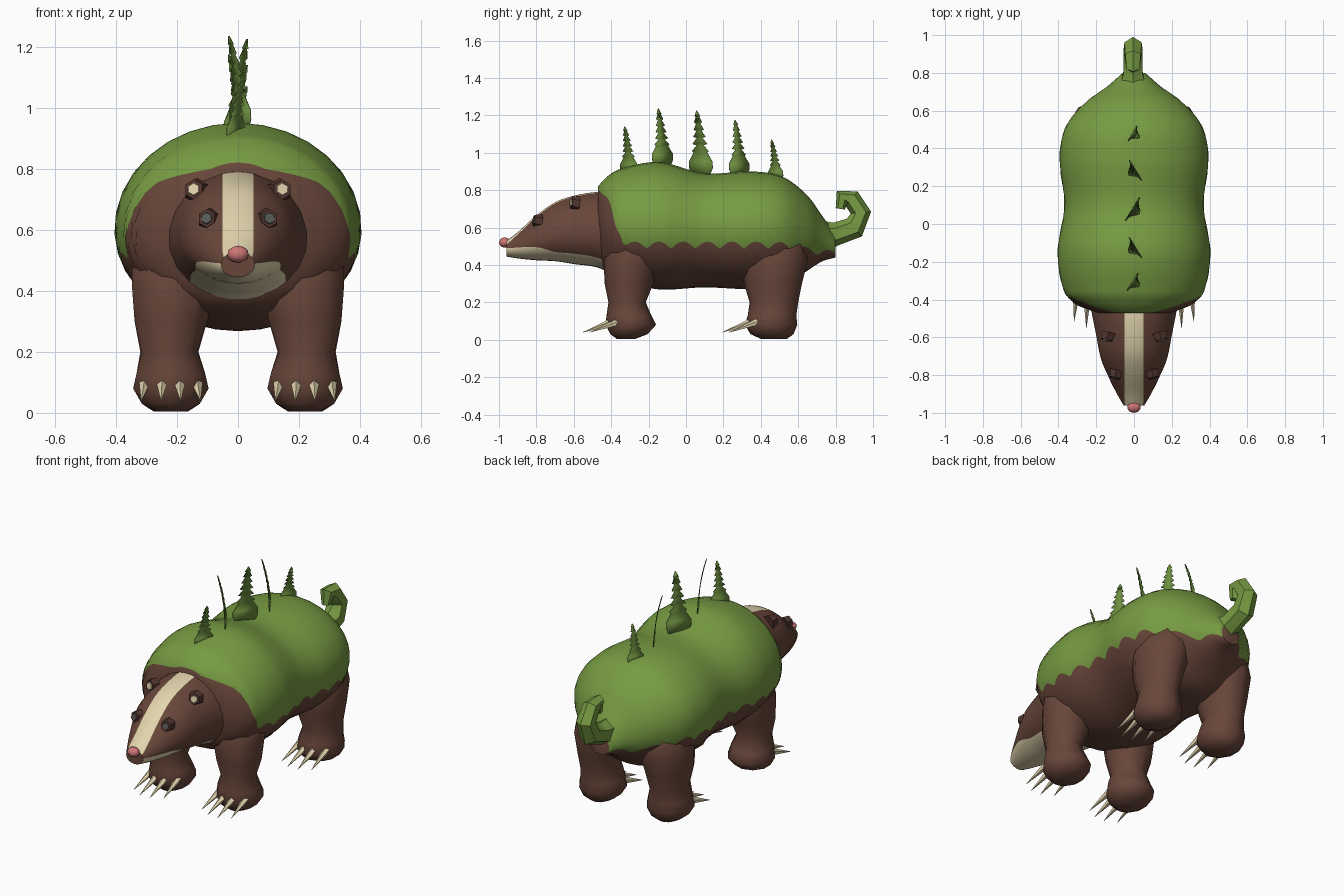
import bpy, bmesh, math
from mathutils import Vector, Matrix

if "Cube" in bpy.data.objects:
    bpy.data.objects.remove(bpy.data.objects["Cube"])


def material(name, rgb):
    m = bpy.data.materials.new(name)
    m.diffuse_color = (*rgb, 1)
    m.use_nodes = True
    m.node_tree.nodes["Principled BSDF"].inputs["Base Color"].default_value = m.diffuse_color
    return m


BROWN = material("brown fur", (0.138, 0.061, 0.042))
GREEN = material("moss green", (0.181, 0.325, 0.055))
LEAF = material("tree green", (0.150, 0.270, 0.050))
CREAM = material("cream", (0.76, 0.66, 0.42))
DARK = material("dark brown", (0.085, 0.037, 0.028))
PINK = material("nose pink", (0.62, 0.18, 0.18))
EYE = material("eye grey", (0.10, 0.11, 0.10))


def finish(name, bm, mats, angle=50):
    bmesh.ops.recalc_face_normals(bm, faces=bm.faces)
    me = bpy.data.meshes.new(name)
    bm.to_mesh(me)
    bm.free()
    for m in mats:
        me.materials.append(m)
    ob = bpy.data.objects.new(name, me)
    bpy.context.collection.objects.link(ob)
    bpy.ops.object.select_all(action='DESELECT')
    ob.select_set(True)
    bpy.context.view_layer.objects.active = ob
    bpy.ops.object.shade_smooth_by_angle(angle=math.radians(angle))
    return ob


def loft(name, rings, mats, columns=None, angle=50):
    """Skin closed rings; columns gives a material index per column."""
    bm = bmesh.new()
    rows = [[bm.verts.new(p) for p in r] for r in rings]
    n = len(rows[0])
    for a, b in zip(rows, rows[1:]):
        for j in range(n):
            k = (j + 1) % n
            f = bm.faces.new((a[j], a[k], b[k], b[j]))
            f.material_index = columns[j] if columns else 0
    bm.faces.new(rows[0])
    bm.faces.new(rows[-1])
    return finish(name, bm, mats, angle)


def sample(table, t, smooth=True):
    """Interpolate the rows of a table by their first value."""
    i = max(k for k in range(len(table) - 1) if k == 0 or table[k][0] <= t)
    p, q = table[i], table[i + 1]
    h = q[0] - p[0]
    s = min(1, max(0, (t - p[0]) / h))
    out = []
    for c in range(1, len(p)):
        v = p[c] + (q[c] - p[c]) * s
        if smooth:
            def slope(k):
                a, b = table[max(k - 1, 0)], table[min(k + 1, len(table) - 1)]
                return (b[c] - a[c]) / (b[0] - a[0])
            v = ((2*s**3 - 3*s*s + 1) * p[c] + (3*s*s - 2*s**3) * q[c]
                 + h * (s**3 - 2*s*s + s) * slope(i) + h * (s**3 - s*s) * slope(i + 1))
        out.append(v)
    return out


def banded_loft(name, table, breaks, counts, bands, mats, steps):
    """Elliptical sections along y, with colour bands ending on exact edges."""
    rings = []
    for i in range(steps + 1):
        y = table[0][0] + (table[-1][0] - table[0][0]) * i / steps
        w, zt, zc, zb = sample(table, y)
        angs = [-math.pi / 2]
        for stop, n in zip(breaks(y, w, zt, zc, zb) + [math.pi / 2], counts):
            start = angs[-1]
            angs += [start + (stop - start) * (k + 1) / n for k in range(n)]
        half = [(w * math.cos(a), y, zc + (zt - zc if a > 0 else zc - zb) * math.sin(a)) for a in angs]
        rings.append(half + [(-x, yy, z) for x, yy, z in half[-2:0:-1]])
    side = [b for b, n in zip(bands, counts) for _ in range(n)]
    return loft(name, rings, mats, side + side[::-1])


def height_angle(z, zt, zc, zb):
    s = (z - zc) / ((zt - zc) if z > zc else (zc - zb))
    return math.asin(max(-0.97, min(0.97, s)))


# body with a scalloped moss blanket
BODY = [(-.47, .20, .82, .62, .42), (-.43, .30, .865, .60, .36), (-.36, .37, .91, .60, .32),
        (-.15, .405, .95, .60, .27), (.10, .37, .89, .60, .28), (.35, .395, .90, .60, .27),
        (.52, .36, .87, .60, .28), (.65, .25, .77, .57, .37), (.73, .14, .66, .53, .42),
        (.80, .06, .56, .49, .44)]
HEM = [(-.47, .80), (-.41, .75), (-.375, .60), (-.32, .505), (.5, .505), (.65, .475), (.8, .455)]


def body_breaks(y, w, zt, zc, zb):
    z = sample(HEM, y, False)[0]
    if y > -.34:
        z += 0.04 * abs(math.sin(math.pi * (y + .34) / .13)) - 0.02
    return [height_angle(z, zt, zc, zb)]


banded_loft("body", BODY, body_breaks, (7, 9), (0, 1), (BROWN, GREEN), 96)

# head with a cream jaw and a cream stripe on the ridge
HEAD = [(-.96, .055, .53, .485, .445), (-.90, .09, .575, .50, .435), (-.80, .14, .665, .53, .425),
        (-.70, .18, .735, .56, .42), (-.60, .20, .77, .57, .405), (-.47, .225, .79, .57, .385),
        (-.36, .24, .78, .56, .33)]
JAW = [(-.96, .49), (-.8, .495), (-.7, .47), (-.6, .46), (-.5, .445), (-.36, .40)]


def head_breaks(y, w, zt, zc, zb):
    return [height_angle(sample(JAW, y)[0], zt, zc, zb), math.acos(min(.05, .85 * w) / w)]


banded_loft("head", HEAD, head_breaks, (5, 7, 3), (1, 0, 1), (BROWN, CREAM), 30)

# nose
bm = bmesh.new()
bmesh.ops.create_icosphere(bm, subdivisions=2, radius=1,
                           matrix=Matrix.Translation((0, -.97, .52)) @ Matrix.Diagonal((.036, .03, .028, 1)))
finish("nose", bm, [PINK])


def cone(name, base, tip, r1, r2, sides, mat):
    base, tip = Vector(base), Vector(tip)
    d = tip - base
    bm = bmesh.new()
    bmesh.ops.create_cone(bm, cap_ends=True, segments=sides, radius1=r1, radius2=r2, depth=d.length,
                          matrix=Matrix.Translation((base + tip) / 2) @ d.to_track_quat('Z', 'Y').to_matrix().to_4x4())
    return finish(name, bm, [mat], 30)


# ears and eyes: short six-sided cups with a thin inner plate
for s, side in ((1, "right"), (-1, "left")):
    for part, c, r, inner in (("ear", (.14, -.595, .73), .043, CREAM), ("eye", (.098, -.795, .635), .040, EYE)):
        c = Vector((s * c[0], c[1], c[2]))
        d = Vector((s * .25, -1, .15)).normalized()
        cone(f"{side}_{part}_rim", c - d * .02, c + d * .02, r, r * .75, 6, DARK)
        cone(f"{side}_{part}_inner", c + d * .017, c + d * .024, r * .55, r * .45, 6, inner)

# legs: (z, centre x, centre y, radius x, radius y)
FRONT = [(.005, .22, -.32, .05, .05), (.03, .22, -.305, .10, .10), (.08, .22, -.295, .13, .135),
         (.13, .22, -.305, .118, .12), (.20, .225, -.315, .095, .10), (.30, .22, -.305, .125, .13),
         (.42, .21, -.295, .145, .145), (.52, .21, -.27, .145, .14), (.60, .20, -.24, .10, .10)]
BACK = [(.005, .22, .47, .06, .07), (.03, .22, .46, .10, .115), (.08, .22, .455, .13, .14),
        (.13, .22, .46, .118, .13), (.20, .225, .47, .10, .13), (.30, .22, .465, .125, .155),
        (.42, .21, .475, .145, .175), (.52, .20, .48, .13, .16), (.60, .19, .46, .09, .10)]
for s, side in ((1, "right"), (-1, "left")):
    for end, rows, toe in (("front", FRONT, -.43), ("back", BACK, .315)):
        rings = [[(s * (cx + rx * math.cos(a)), cy + ry * math.sin(a), z)
                  for a in (math.tau * (k + .5) / 10 for k in range(10))] for z, cx, cy, rx, ry in rows]
        loft(f"{end}_{side}_leg", rings, [BROWN], angle=70)
        # four splayed claws on each paw
        for i in range(4):
            u = (i - 1.5) / 1.5
            x, back = .22 + .085 * u, .04 * u * u
            cone(f"{end}_{side}_claw_{i + 1}", (s * x, toe + .03 + back, .095),
                 (s * (x + .012 * u), toe - .125 + back, .04), .02, .001, 5, CREAM)

# curled tail: (y, z, radius)
TAIL = [(.68, .55, .10), (.80, .565, .062), (.90, .60, .062), (.935, .68, .055),
        (.885, .755, .05), (.835, .765, .042), (.825, .70, .025)]
rings = []
for i, (y, z, r) in enumerate(TAIL):
    a, b = TAIL[max(i - 1, 0)], TAIL[min(i + 1, len(TAIL) - 1)]
    t = Vector((0, b[0] - a[0], b[1] - a[1])).normalized()
    nrm = Vector((0, -t.z, t.y))
    rings.append([Vector((-.005 + .95 * r * math.cos(q), y, z)) + nrm * r * math.sin(q)
                  for q in (math.tau * (k + .5) / 6 for k in range(6))])
loft("tail", rings, [GREEN], angle=40)

# fir trees: thin, bent, serrated plates along the back (y, base z, height, turn)
TREES = [(-.31, .88, .26, 1), (-.13, .925, .31, -1), (.075, .875, .35, 1), (.28, .875, .30, -1), (.475, .85, .22, 1)]
for n, (y, z0, h, turn) in enumerate(TREES):
    along = Vector((.52 * turn, .85, 0))
    lean = Vector((.85 * turn, -.52, 0))
    # broad lower skirt, then small tiers up to the tip
    outline = [(0, .15), (.12, .21), (.22, .21), (.36, .12)]
    for k in range(5):
        t, w = .38 + .11 * k, .15 - .02 * k
        outline += [(t, w), (t + .09, w * .4)]
    outline += [(.91, .05), (1, .005)]
    bm = bmesh.new()
    pairs = []
    for t, w in outline:
        mid = Vector((0, y, z0 + h * t)) + lean * (.045 * t * t - .01)
        pairs.append([bm.verts.new(mid + along * w * h * q) for q in (-1, 1)])
    for (a, b), (c, d) in zip(pairs, pairs[1:]):
        bm.faces.new((a, b, d, c))
    tree = finish(f"fir_tree_{n + 1}", bm, [LEAF], 30)
    mod = tree.modifiers.new("thickness", 'SOLIDIFY')
    mod.thickness, mod.offset = .004, 0
